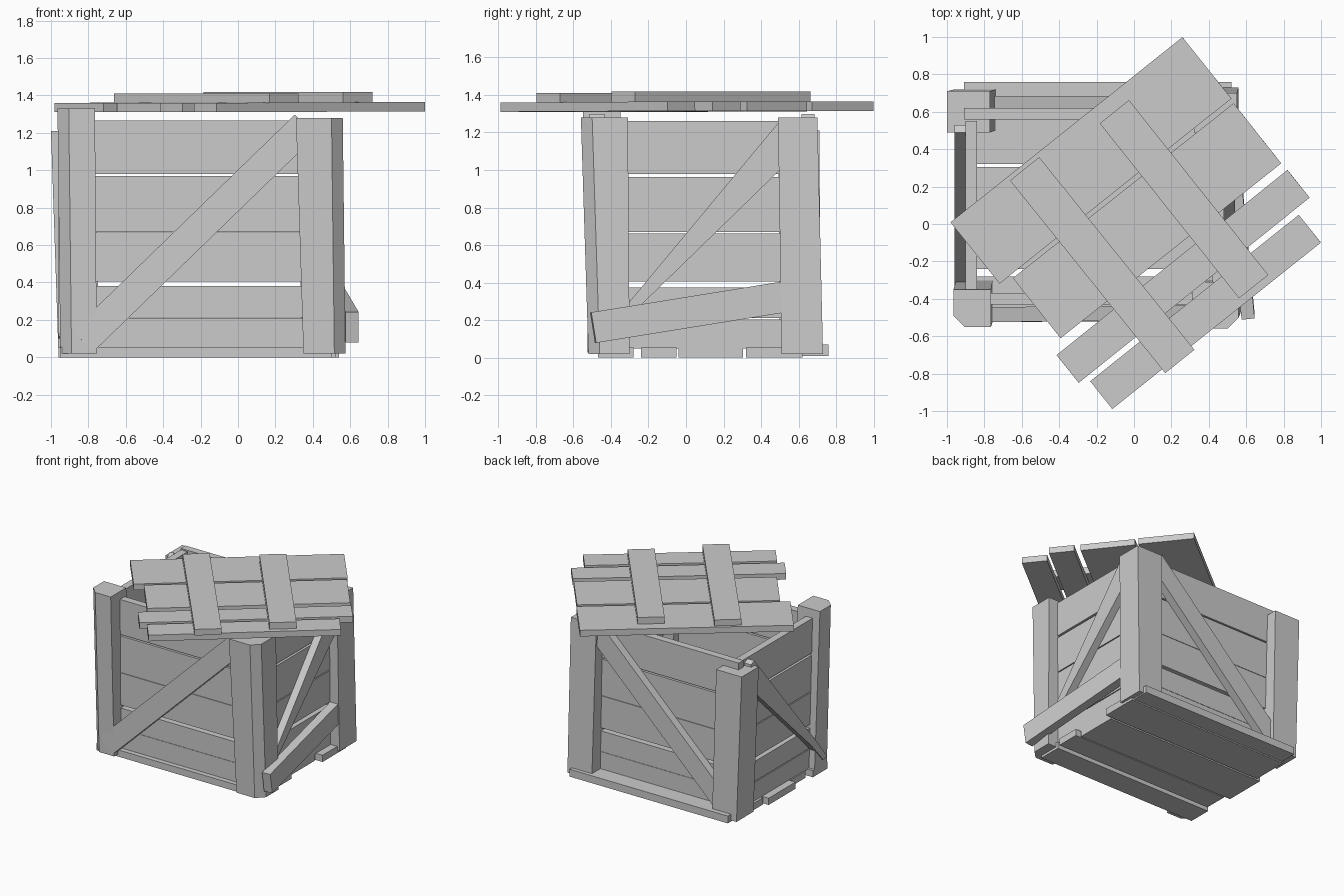
import bpy, bmesh
from mathutils import Vector

if "Cube" in bpy.data.objects:
    bpy.data.objects.remove(bpy.data.objects["Cube"])


def add_mesh(name, bm):
    bmesh.ops.recalc_face_normals(bm, faces=bm.faces)
    me = bpy.data.meshes.new(name)
    bm.to_mesh(me)
    bm.free()
    ob = bpy.data.objects.new(name, me)
    bpy.context.collection.objects.link(ob)
    return ob


def loft(name, low, high):
    """Solid between two matching outlines."""
    bm = bmesh.new()
    a = [bm.verts.new(p) for p in low]
    b = [bm.verts.new(p) for p in high]
    n = len(a)
    bm.faces.new(a)
    bm.faces.new(b)
    for i in range(n):
        j = (i + 1) % n
        bm.faces.new((a[i], a[j], b[j], b[i]))
    return add_mesh(name, bm)


def box(name, x0, x1, y0, y1, z0, z1):
    ring = [(x0, y0), (x1, y0), (x1, y1), (x0, y1)]
    return loft(name, [(*p, z0) for p in ring], [(*p, z1) for p in ring])


def bar(name, p0, p1, width, thick, face):
    """Plank from p0 to p1; face is the direction its broad side looks."""
    p0, p1 = Vector(p0), Vector(p1)
    d = (p1 - p0).normalized()
    side = d.cross(Vector(face)).normalized()
    n = side.cross(d)
    ring = [side * (sx * width / 2) + n * (sn * thick / 2)
            for sx, sn in ((-1, -1), (1, -1), (1, 1), (-1, 1))]
    return loft(name, [p0 + r for r in ring], [p1 + r for r in ring])


def outline(rect, z, cut):
    """Post outline, with optional bevelled outer corner at front left/right."""
    x0, y0, x1, y1 = rect
    c = 0.06
    if cut == "right":
        pts = [(x0, y0), (x1 - c, y0), (x1, y0 + c), (x1, y1), (x0, y1)]
    elif cut == "left":
        pts = [(x0, y0 + c), (x0 + c, y0), (x1, y0), (x1, y1), (x0, y1)]
    else:
        pts = [(x0, y0), (x1, y0), (x1, y1), (x0, y1)]
    return [(x, y, z) for x, y in pts]


# Leaning corner posts: bottom footprint, top footprint, top height
for name, low, high, top, cut in (
    ("front_right_post", (.35, -.52, .575, -.30), (.31, -.56, .56, -.31), 1.28, "right"),
    ("front_left_post", (-.95, -.52, -.755, -.30), (-.965, -.55, -.765, -.35), 1.33, "left"),
    ("back_right_post", (.34, .51, .56, .73), (.32, .49, .55, .70), 1.28, ""),
    ("back_left_post", (-.96, .50, -.74, .72), (-1.0, .49, -.77, .71), 1.21, ""),
):
    loft(name, outline(low, .02, cut), outline(high, top, cut))

# Wall boards, five rows on each side
rows = [(.05, .21), (.212, .38), (.405, .667), (.67, .968), (.98, 1.265)]
for i, (z0, z1) in enumerate(rows):
    box(f"front_board_{i}", -.88, .46, -.43, -.37, z0, z1)
    box(f"back_board_{i}", -.91, .46, .56, .62, z0, z1)
    box(f"left_board_{i}", -.90, -.84, -.40, .55, z0, z1 - .005)
    box(f"right_board_{i}", .42, .48, -.40, .57, z0, z1 - .005)

# Floor boards with ragged ends
for i, (y0, y1, x0, x1) in enumerate((
    (-.47, -.28, -.95, .50), (-.24, -.05, -.91, .52),
    (-.04, .305, -.96, .48), (.32, .62, -.92, .54),
)):
    box(f"floor_board_{i}", x0, x1, y0, y1, 0, .055)
box("back_foot_rail", -.91, .52, .62, .76, .01, .07)

# Diagonal braces on front and back
bar("front_brace", (-.83, -.485, .085), (.36, -.475, 1.24), .16, .08, (0, -1, 0))
bar("back_brace", (-.83, .65, .085), (.36, .65, 1.24), .16, .07, (0, 1, 0))

# Side braces, tapering toward the lower front end
taper = [(-.45, .11), (-.40, .10), (-.25, .27), (.49, .99), (.53, 1.03), (.53, 1.23), (.49, 1.25), (-.30, .30)]
for name, xa, xb in (("right_brace", .48, .54), ("left_brace", -.96, -.90)):
    loft(name, [(xa, y, z) for y, z in taper], [(xb, y, z) for y, z in taper])

# Loose board hanging off the right side
bar("loose_board", (.61, -.495, .16), (.51, .56, .33), .165, .07, (1, 0, 0))

# Twisted lid: four planks and two battens over them
for i, (a, b, w) in enumerate((
    ((-.85, -.155), (.39, .835), .42), ((-.52, -.45), (.66, .485), .41),
    ((-.355, -.775), (.88, .215), .19), ((-.175, -.915), (.94, -.025), .19),
)):
    bar(f"lid_plank_{i}", (*a, 1.335), (*b, 1.34), w, .05, (0, 0, 1))
bar("lid_batten_left", (-.585, .295, 1.385), (.245, -.735, 1.385), .2, .05, (0, 0, 1))
bar("lid_batten_right", (-.105, .60, 1.39), (.64, -.335, 1.39), .2, .055, (0, 0, 1))
